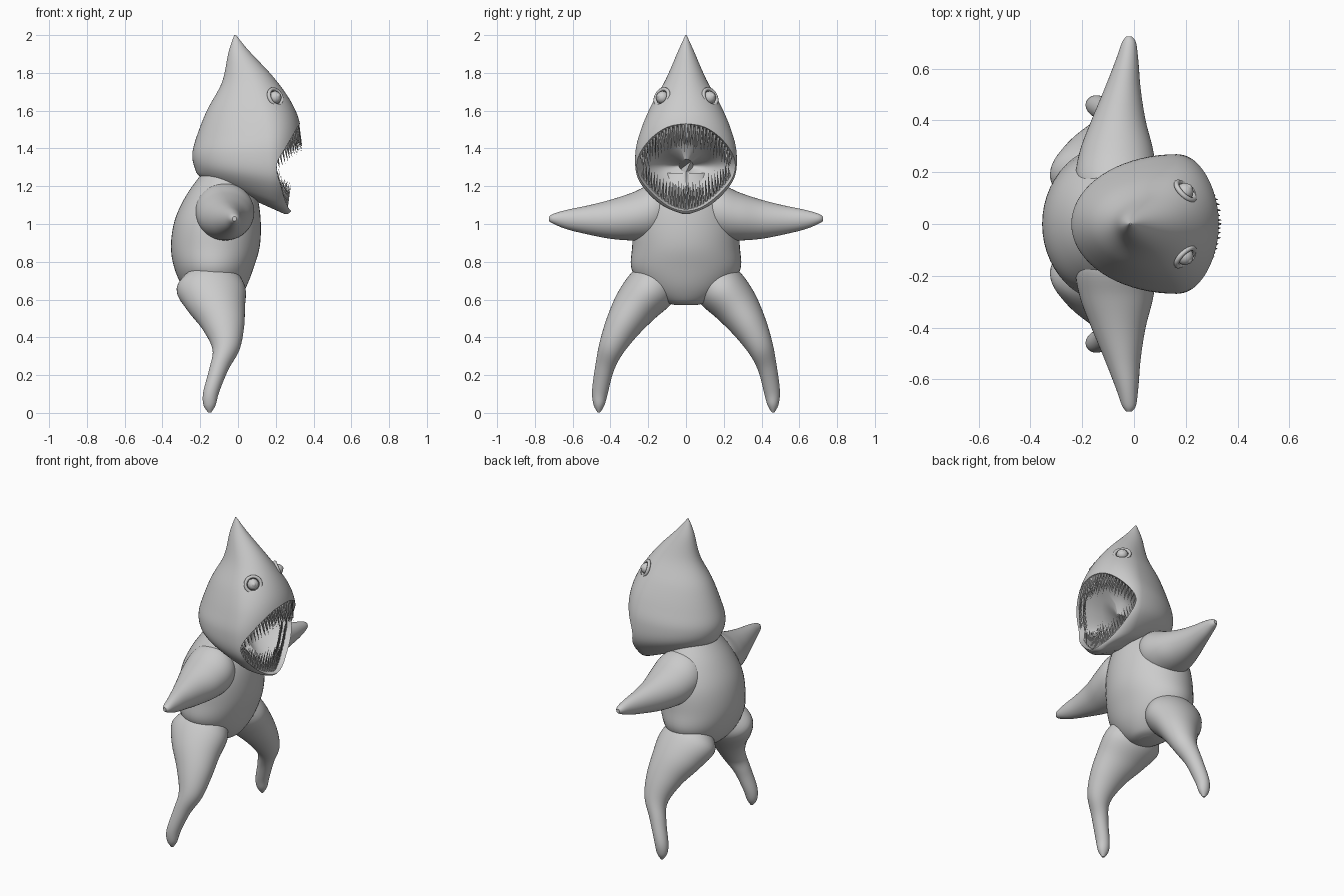
import bpy, bmesh, math, random
from mathutils import Vector

if "Cube" in bpy.data.objects:
    bpy.data.objects.remove(bpy.data.objects["Cube"])

random.seed(4)


def spline(rows, steps):
    """Catmull-Rom interpolation through rows of numbers."""
    rows = [Vector(r) for r in rows]
    out = []
    for i in range(len(rows) - 1):
        p0, p1 = rows[max(i - 1, 0)], rows[i]
        p2, p3 = rows[i + 1], rows[min(i + 2, len(rows) - 1)]
        for k in range(steps):
            t = k / steps
            out.append(0.5 * (2 * p1 + (p2 - p0) * t + (2 * p0 - 5 * p1 + 4 * p2 - p3) * t * t
                              + (3 * p1 - p0 - 3 * p2 + p3) * t ** 3))
    out.append(rows[-1])
    return out


def finish(name, bm, angle=40):
    bmesh.ops.recalc_face_normals(bm, faces=bm.faces)
    me = bpy.data.meshes.new(name)
    bm.to_mesh(me)
    bm.free()
    ob = bpy.data.objects.new(name, me)
    bpy.context.collection.objects.link(ob)
    smooth(ob, angle)
    return ob


def smooth(ob, angle=40):
    bpy.ops.object.select_all(action='DESELECT')
    ob.select_set(True)
    bpy.context.view_layer.objects.active = ob
    bpy.ops.object.shade_smooth_by_angle(angle=math.radians(angle))


def skin(name, loops):
    """Closed skin over a list of equal-length point loops."""
    bm = bmesh.new()
    vs = [[bm.verts.new(p) for p in loop] for loop in loops]
    n = len(vs[0])
    for a, b in zip(vs, vs[1:]):
        for j in range(n):
            bm.faces.new((a[j], a[(j + 1) % n], b[(j + 1) % n], b[j]))
    bm.faces.new(vs[0])
    bm.faces.new(vs[-1])
    return finish(name, bm)


def loft(name, rings, n=48, steps=6):
    """Each ring: end point A, end point B, half-width vector W, position of widest point."""
    loops = []
    for r in spline([(*a, *b, *w, f) for a, b, w, f in rings], steps):
        a, b, w, f = Vector(r[0:3]), Vector(r[3:6]), Vector(r[6:9]), r[9]
        m = a.lerp(b, f)
        loop = []
        for j in range(n):
            t = 2 * math.pi * j / n
            c = math.cos(t)
            loop.append(m + ((b - m) if c > 0 else (m - a)) * c + w * math.sin(t))
        loops.append(loop)
    return skin(name, loops)


def cut(ob, cutter):
    mod = ob.modifiers.new("cut", 'BOOLEAN')
    mod.operation, mod.solver, mod.object = 'DIFFERENCE', 'EXACT', cutter
    bpy.context.view_layer.objects.active = ob
    bpy.ops.object.modifier_apply(modifier=mod.name)
    bpy.data.objects.remove(cutter)


# Head: back (x, z), front (x, z), half width, widest position
head = loft("head", [((xb, 0, zb), (xf, 0, zf), (0, w, 0), f) for xb, zb, xf, zf, w, f in [
    (-.020, 2.0, -.010, 2.0, .003, .5), (-.05, 1.91, .055, 1.92, .042, .5),
    (-.085, 1.75, .19, 1.775, .108, .58), (-.165, 1.60, .285, 1.64, .185, .64),
    (-.22, 1.46, .33, 1.52, .238, .68), (-.242, 1.37, .335, 1.38, .268, .7),
    (-.23, 1.30, .32, 1.22, .255, .72), (-.20, 1.25, .29, 1.09, .165, .72),
    (-.10, 1.22, .262, 1.053, .075, .72), (.05, 1.14, .23, 1.06, .02, .6)]], n=72)

# Mouth rim, from top centre around one corner to bottom centre
half = spline([(.325, 0, 1.53), (.31, .10, 1.51), (.262, .19, 1.44), (.20, .25, 1.34),
               (.187, .24, 1.26), (.21, .17, 1.17), (.24, .08, 1.10), (.265, 0, 1.075)], 6)
rim = half + [Vector((p.x, -p.y, p.z)) for p in half[-2:0:-1]]


def rim_loop(dx, s):
    return [Vector((p.x + dx, p.y * s, 1.31 + (p.z - 1.31) * s)) for p in rim]


cut(head, skin("mouth_cutter", [rim_loop(*r) for r in [
    (.20, 1.4), (0, 1), (-.03, .96), (-.07, .88), (-.13, .7), (-.18, .45), (-.20, .15)]]))

# Eyes: socket, raised lid ring, ball and pupil
for s, side in ((1, "left"), (-1, "right")):
    look = Vector((.66, .66 * s, .36)).normalized()
    rot = look.to_track_quat('Z', 'Y').to_euler()
    pos = Vector((.193, .122 * s, 1.668))
    bpy.ops.mesh.primitive_uv_sphere_add(segments=32, ring_count=16, radius=.046,
                                         location=pos + look * .012)
    cut(head, bpy.context.object)
    bpy.ops.mesh.primitive_torus_add(major_segments=36, minor_segments=10, major_radius=.046,
                                     minor_radius=.010, location=pos + look * .008, rotation=rot)
    bpy.context.object.name = side + "_eyelid"
    smooth(bpy.context.object)
    for part, r, d in (("eye", .034, .004), ("pupil", .017, .024)):
        bpy.ops.mesh.primitive_uv_sphere_add(segments=24, ring_count=14, radius=r,
                                             location=pos + look * d, rotation=rot)
        bpy.context.object.name = side + "_" + part
        smooth(bpy.context.object)
smooth(head)

# Teeth: two staggered rows of thin spikes along each jaw
bm = bmesh.new()
fine = spline(half, 8)


def tooth(base, direction, length, radius):
    u = direction.orthogonal().normalized()
    v = direction.cross(u)
    ring = [bm.verts.new(base + (u * math.cos(k * math.pi / 3) + v * math.sin(k * math.pi / 3)) * radius)
            for k in range(6)]
    tip = bm.verts.new(base + direction * length)
    for k in range(6):
        bm.faces.new((ring[k], ring[(k + 1) % 6], tip))
    bm.faces.new(ring[::-1])


for row, inset in ((0, .99), (1, .94)):
    for upper in (True, False):
        rng = [p for p in fine if (p.z > 1.35 if upper else p.z < 1.25)]
        count = 15
        for k in range(count):
            i = int((k + .25 + .5 * row) / count * (len(rng) - 1))
            p = rng[i]
            reach = 1 - (p.y / .27) ** 2
            for s in (1, -1):
                base = Vector((p.x - .008 - .022 * row, p.y * inset * s, 1.31 + (p.z - 1.31) * inset))
                d = Vector((.2, -.12 * s * p.y / .25, -1 if upper else 1)).normalized()
                tooth(base, d, (.06 + .075 * reach) * random.uniform(.8, 1.1), .008)
finish("teeth", bm, 50)

# Body: z, back x, front x, half width
loft("body", [((xb, 0, z), (xf, 0, z), (0, w, 0), .5) for z, xb, xf, w in [
    (1.27, -.19, .05, .14), (1.15, -.275, .10, .22), (1.02, -.335, .12, .272),
    (.88, -.355, .115, .285), (.76, -.335, .08, .288), (.66, -.285, .04, .22),
    (.59, -.20, -.01, .12), (.57, -.13, -.06, .05)]])

for s, side in ((1, "left"), (-1, "right")):
    # Arm: y, back x, front x, bottom z, top z
    loft(side + "_arm", [((xb, y * s, (zb + zt) / 2), (xf, y * s, (zb + zt) / 2),
                          (0, 0, (zt - zb) / 2), .5) for y, xb, xf, zb, zt in [
        (.08, -.19, .05, .97, 1.20), (.17, -.225, .085, .92, 1.215), (.28, -.21, .075, .913, 1.168),
        (.40, -.165, .045, .922, 1.128), (.52, -.115, .026, .945, 1.098),
        (.63, -.072, .017, .972, 1.075), (.70, -.047, .008, 1.0, 1.055),
        (.725, -.030, -.008, 1.015, 1.04)]])
    # Leg: outer (y, z), inner (y, z), back x, front x
    loft(side + "_leg", [(((xb + xf) / 2, yo * s, zo), ((xb + xf) / 2, yi * s, zi),
                          ((xf - xb) / 2, 0, 0), .5) for yo, zo, yi, zi, xb, xf in [
        (.22, .80, .03, .66, -.26, .0), (.295, .735, .08, .575, -.325, .04),
        (.365, .63, .17, .495, -.275, .037), (.42, .50, .26, .405, -.19, .032),
        (.458, .37, .34, .305, -.135, .008), (.48, .25, .385, .215, -.152, -.05),
        (.497, .12, .415, .10, -.184, -.10), (.49, .045, .432, .04, -.183, -.118),
        (.468, .002, .455, .002, -.158, -.142)]])
